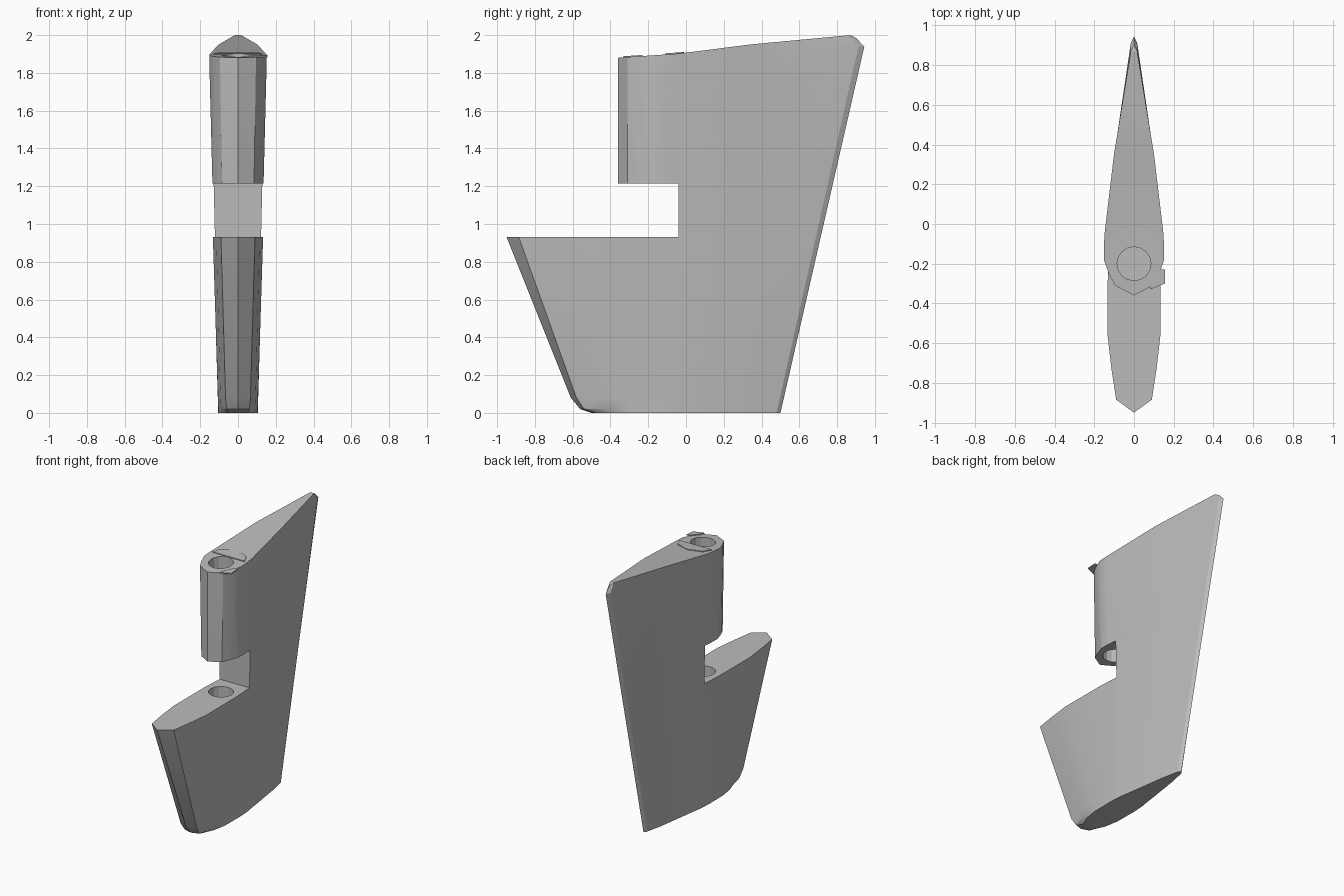
import bpy, bmesh

cube = bpy.data.objects.get("Cube")
if cube:
    bpy.data.objects.remove(cube, do_unlink=True)

grey = bpy.data.materials.new("plain grey")
grey.use_nodes = True
colour = (0.5, 0.5, 0.5, 1)
grey.diffuse_color = colour
grey.node_tree.nodes["Principled BSDF"].inputs["Base Color"].default_value = colour


def make_object(name, bm):
    bmesh.ops.recalc_face_normals(bm, faces=bm.faces)
    mesh = bpy.data.meshes.new(name)
    bm.to_mesh(mesh)
    bm.free()
    mesh.materials.append(grey)
    ob = bpy.data.objects.new(name, mesh)
    bpy.context.collection.objects.link(ob)
    return ob


def top_height(y):
    """Height of the sloping top edge at y."""
    line = [(-0.36, 1.88), (0.0, 1.905), (0.4, 1.958), (0.87, 2.0)]
    for (y0, z0), (y1, z1) in zip(line, line[1:]):
        if y <= y1:
            return z0 + (z1 - z0) * (y - y0) / (y1 - y0)
    return 2.0


def section(z, nose, drop=None):
    """Closed blade section: nose points, then the straight taper to the tail."""
    tail = 0.5 + 0.229 * z
    aft = 0.1 + 0.0237 * z
    edge = tail - 0.02 - 0.006 * z
    mid = 0.35
    mid_w = aft + (0.015 - aft) * (mid + 0.04) / (edge + 0.04) + 0.007
    if drop == 0:
        edge, tail = 0.87, 0.9
    half = nose + [(aft, -0.04), (mid_w, mid), (0.016, edge), (0, tail)]
    loop = half + [(-x, y) for x, y in half[-2:0:-1]]
    height = (lambda y: z) if drop is None else (lambda y: top_height(y) - drop)
    return [(x, y, height(y) - (0.015 if drop == 0 and y > 0.88 else 0)) for x, y in loop]


# Blade: sections stacked from the foot to the sloping top
lug = [(0, -0.36), (0.095, -0.31), (0.125, -0.255), (0.152, -0.18), (0.152, -0.11)]
lug_low = [(x * 0.89, y) for x, y in lug]
sections = [
    section(0, [(0, -0.5), (0.05, -0.48), (0.085, -0.4), (0.103, -0.3), (0.105, -0.12)]),
    section(0.02, [(0, -0.56), (0.06, -0.54), (0.09, -0.42), (0.104, -0.3), (0.105, -0.12)]),
    section(0.08, [(0, -0.61), (0.066, -0.58), (0.093, -0.45), (0.106, -0.32), (0.107, -0.12)]),
    section(0.93, [(0, -0.95), (0.09, -0.885), (0.115, -0.72), (0.133, -0.56), (0.132, -0.2)]),
    section(1.21, lug_low),
    section(1.94, [(x * 0.995, y) for x, y in lug], 0.06),
    section(2.0, lug, 0),
]
bm = bmesh.new()
rings = [[bm.verts.new(p) for p in s] for s in sections]
n = len(rings[0])
for low, high in zip(rings, rings[1:]):
    for i in range(n):
        j = (i + 1) % n
        bm.faces.new((low[i], low[j], high[j], high[i]))
for ring in (rings[0], rings[-1]):  # caps in cross strips
    for i in range(n // 2):
        corners = [ring[i], ring[i + 1], ring[-i - 1], ring[-i % n]]
        bm.faces.new(list(dict.fromkeys(corners)))
bmesh.ops.triangulate(bm, faces=bm.faces)
blade = make_object("rudder_blade", bm)


def cut(target, cutter):
    cutter.hide_render = True
    mod = target.modifiers.new("cut", 'BOOLEAN')
    mod.operation = 'DIFFERENCE'
    mod.solver = 'EXACT'
    mod.object = cutter
    bpy.context.view_layer.objects.active = target
    bpy.ops.object.modifier_apply(modifier=mod.name)
    bpy.data.objects.remove(cutter, do_unlink=True)


# Hinge notch
bm = bmesh.new()
bmesh.ops.create_cube(bm, size=1)
bmesh.ops.scale(bm, vec=(1, 1.5, 0.285), verts=bm.verts)
bmesh.ops.translate(bm, vec=(0, -0.79, 1.0725), verts=bm.verts)
cut(blade, make_object("notch_cutter", bm))

# Hinge pin bore through the lug and into the lower blade
bm = bmesh.new()
bmesh.ops.create_cone(bm, cap_ends=True, segments=16, radius1=0.085, radius2=0.085, depth=1.6)
bmesh.ops.translate(bm, vec=(0, -0.2, 1.3), verts=bm.verts)
cut(blade, make_object("bore_cutter", bm))


# Thin plates lying on the top around the bore
def plate(name, outline):
    bm = bmesh.new()
    low, high = ([bm.verts.new((x, y, top_height(y) + h)) for x, y in outline] for h in (-0.002, 0.006))
    bm.faces.new(low)
    bm.faces.new(high)
    for i in range(len(low)):
        j = (i + 1) % len(low)
        bm.faces.new((low[i], low[j], high[j], high[i]))
    return make_object(name, bm)


parts = [
    blade,
    plate("top_plate", [(0, -0.01), (0.105, -0.05), (0.13, -0.112), (-0.13, -0.112), (-0.105, -0.05)]),
    plate("side_tab", [(0.13, -0.23), (0.155, -0.23), (0.155, -0.3), (0.08, -0.33), (0.09, -0.29)]),
]

# Smooth the gentle curves, keep the hard edges
for ob in bpy.context.selected_objects:
    ob.select_set(False)
blade.select_set(True)
bpy.context.view_layer.objects.active = blade
bpy.ops.object.shade_smooth_by_angle(angle=0.35)
